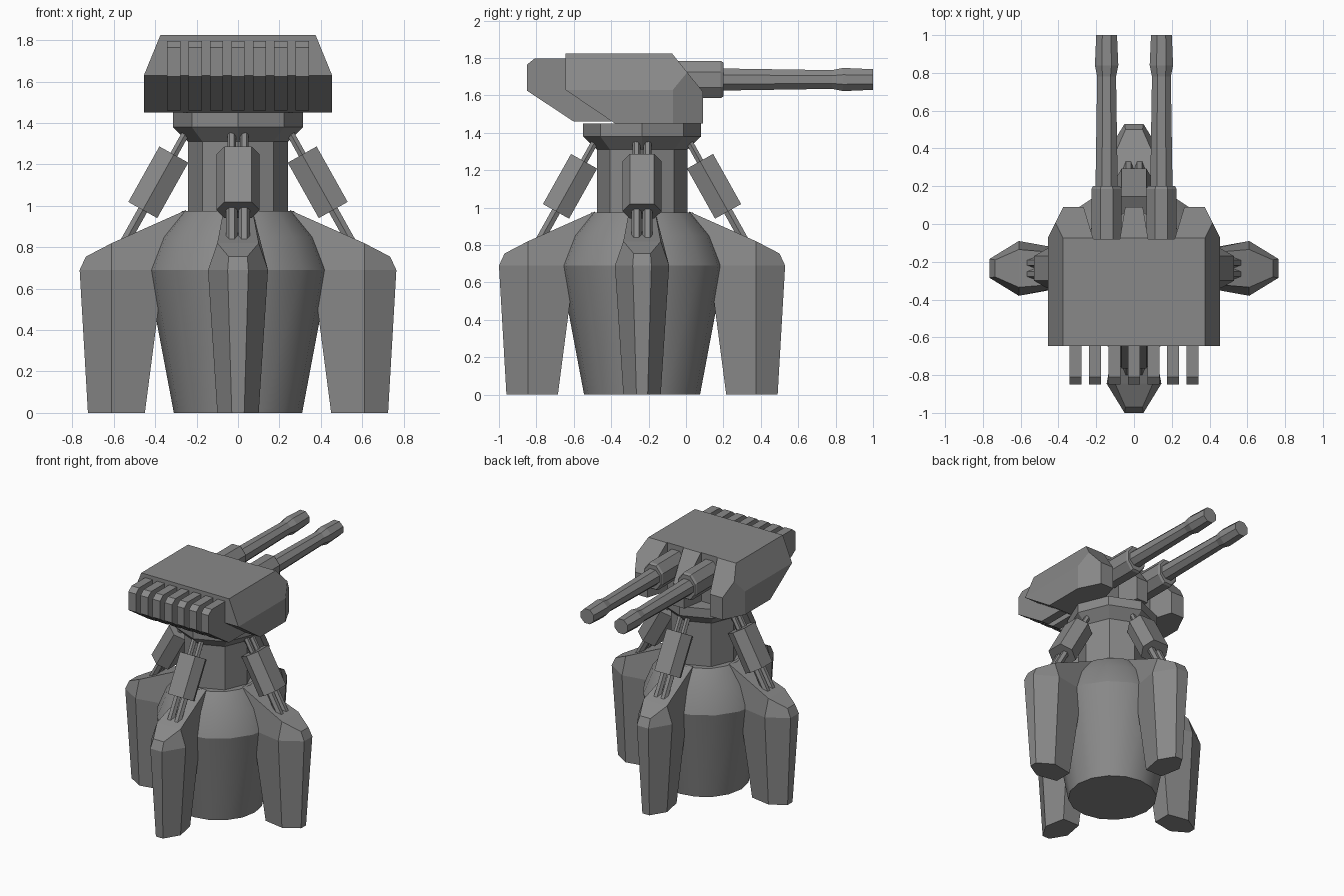
import bpy, bmesh, math
from mathutils import Vector, Matrix

if "Cube" in bpy.data.objects:
    bpy.data.objects.remove(bpy.data.objects["Cube"])

CY = -0.235  # centre of the base in y

grey = bpy.data.materials.new("gunmetal_grey")
grey.use_nodes = True
grey.diffuse_color = (0.25, 0.25, 0.25, 1)
grey.node_tree.nodes["Principled BSDF"].inputs["Base Color"].default_value = (0.25, 0.25, 0.25, 1)


def finish(bm, name, matrix=None):
    if matrix:
        bmesh.ops.transform(bm, matrix=matrix, verts=bm.verts)
    bmesh.ops.recalc_face_normals(bm, faces=bm.faces)
    mesh = bpy.data.meshes.new(name)
    bm.to_mesh(mesh)
    bm.free()
    mesh.materials.append(grey)
    ob = bpy.data.objects.new(name, mesh)
    bpy.context.collection.objects.link(ob)
    return ob


def loft(name, loops, matrix=None):
    """Skin a list of equal-sized closed loops and cap both ends."""
    bm = bmesh.new()
    rings = [[bm.verts.new(p) for p in loop] for loop in loops]
    n = len(rings[0])
    for a, b in zip(rings, rings[1:]):
        for i in range(n):
            j = (i + 1) % n
            bm.faces.new((a[i], a[j], b[j], b[i]))
    bm.faces.new(rings[0])
    bm.faces.new(rings[-1])
    return finish(bm, name, matrix)


def lathe(name, profile, sides, matrix, turn=0.0, sx=1, sy=1):
    """Loft regular polygons given as (radius, height)."""
    angles = [math.tau * (i + turn) / sides for i in range(sides)]
    return loft(name, [[(r * sx * math.cos(a), r * sy * math.sin(a), z) for a in angles]
                       for r, z in profile], matrix)


def extrude(name, outline, axis, lo, hi):
    """Extrude a 2D outline along x, y or z."""
    def place(p, d):
        q = list(p)
        q.insert(axis, d)
        return q
    return loft(name, [[place(p, d) for p in outline] for d in (lo, hi)])


def mirrored(points):
    return points + [(-x, y) for x, y in reversed(points)]


base = Matrix.Translation((0, CY, 0))

# Base body, neck and collar
body = lathe("base_body", [(0.31, 0), (0.44, 0.69), (0.375, 0.85), (0.27, 0.975)], 16, base)
bpy.ops.object.select_all(action='DESELECT')
body.select_set(True)
bpy.context.view_layer.objects.active = body
bpy.ops.object.shade_smooth_by_angle(angle=math.radians(30))
lathe("neck", [(0.242, 0.95), (0.242, 1.34)], 8, base)
lathe("collar", [(0.242, 1.31), (0.315, 1.38), (0.315, 1.45)], 8, base)


# Buttress legs: half sections of (distance out, half width, height)
LEG = [
    [(0.725, 0.03, 0), (0.61, 0.10, 0), (0.45, 0.07, 0)],
    [(0.765, 0.05, 0.69), (0.61, 0.145, 0.69), (0.36, 0.10, 0.69)],
    [(0.735, 0.045, 0.755), (0.61, 0.10, 0.82), (0.25, 0.07, 0.98)],
]


def leg(name, matrix):
    bm = bmesh.new()
    rings = []
    for half in LEG:
        full = half + [(x, -y, z) for x, y, z in reversed(half)]
        rings.append([bm.verts.new(p) for p in full])
    for a, b in zip(rings, rings[1:]):
        for i in range(6):
            j = (i + 1) % 6
            bm.faces.new((a[i], a[j], b[j], b[i]))
    bm.faces.new(rings[0])
    top = rings[-1]
    bm.faces.new((top[0], top[1], top[4], top[5]))
    bm.faces.new((top[1], top[2], top[3], top[4]))
    finish(bm, name, matrix)


# Strut from collar to leg: hexagonal sleeve with paired rods at both ends
upper, lower = Vector((0.31, 0, 1.248)), Vector((0.46, 0, 0.98))
axis = (upper - lower).normalized()
tilt = Matrix.Translation(lower) @ axis.to_track_quat('Z', 'X').to_matrix().to_4x4()
side_axis = (tilt.to_3x3() @ Vector((1, 0, 0)))
if abs(side_axis.y) < 0.5:
    tilt = tilt @ Matrix.Rotation(math.pi / 2, 4, 'Z')
SLEEVE = [(0.105, 0), (0.065, 0.08), (-0.065, 0.08), (-0.105, 0), (-0.065, -0.08), (0.065, -0.08)]
length = (upper - lower).length

for side, turn in (("left", 0), ("back", 90), ("right", 180), ("front", 270)):
    spin = base @ Matrix.Rotation(math.radians(turn), 4, 'Z')
    leg(side + "_leg", spin)
    strut = spin @ tilt
    loft(side + "_strut_sleeve", [[(x, y, z) for x, y in SLEEVE] for z in (0, length)], strut)
    for s in (-1, 1):
        shift = strut @ Matrix.Translation((s * 0.03, 0, 0))
        lathe(side + "_lower_rod", [(0.027, -0.21), (0.027, 0.03)], 6, shift)
        lathe(side + "_upper_rod", [(0.021, length - 0.03), (0.021, length + 0.14)], 6, shift)

# Turret housing: side profile trimmed by its end and plan outlines
housing = extrude("turret_housing", [(-0.645, 1.825), (-0.075, 1.825), (0.09, 1.62), (0.09, 1.45),
                                     (-0.38, 1.45), (-0.645, 1.63)], 0, -0.455, 0.455)
end_trim = extrude("end_trim_helper", mirrored([(0.455, 1.4), (0.455, 1.63), (0.375, 1.825), (0.35, 1.886)]),
                   1, -0.9, 0.3)
plan = [(0.47, -0.8), (0.47, -0.1), (0.37, 0.1), (0.27, 0.1), (0.215, -0.08), (0.075, -0.08), (0.045, 0.1)]
plan_trim = extrude("plan_trim_helper", mirrored(plan), 2, 1.3, 2.0)
for cutter in (end_trim, plan_trim):
    mod = housing.modifiers.new("trim", 'BOOLEAN')
    mod.operation = 'INTERSECT'
    mod.solver = 'EXACT'
    mod.object = cutter
    cutter.hide_render = True
    cutter.hide_viewport = True

# Row of ribs along the front
RIB = [(-0.6, 1.797), (-0.81, 1.797), (-0.85, 1.765), (-0.85, 1.625), (-0.6, 1.46), (-0.4, 1.46)]
for i in range(-3, 4):
    x = i * 0.1035
    extrude("front_rib", RIB, 0, x - 0.032, x + 0.032)

# Twin guns
ROUND = 1 / math.cos(math.pi / 8)
for side, x in (("left", 0.145), ("right", -0.145)):
    aim = Matrix.Translation((x, 0, 1.685)) @ Matrix.Rotation(-math.pi / 2, 4, 'X')
    lathe(side + "_gun_mount", [(0.1, -0.12), (0.1, 0.185), (0.09, 0.2)], 8, aim, 0.5,
          0.8 * ROUND, ROUND)
    lathe(side + "_barrel", [(0.059, 0.19), (0.05, 0.78), (0.062, 0.84), (0.055, 1.0)], 8, aim, 0.5,
          ROUND, ROUND)
